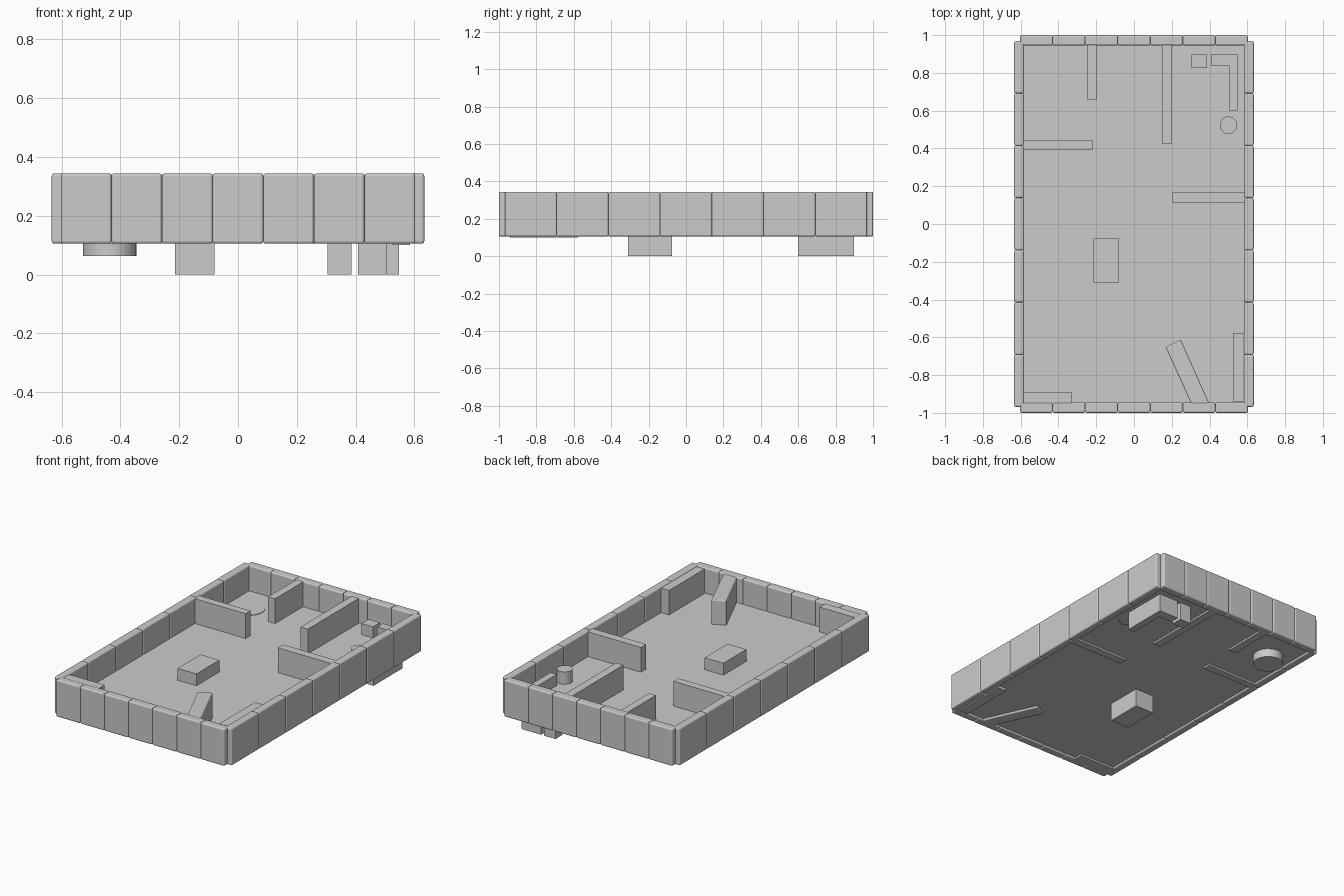
import bpy, bmesh, math
from mathutils import Matrix

if "Cube" in bpy.data.objects:
    bpy.data.objects.remove(bpy.data.objects["Cube"])

WALL_Z = (0.105, 0.344)


def finish(bm, name, bevel=0.0):
    mesh = bpy.data.meshes.new(name)
    bm.to_mesh(mesh)
    bm.free()
    obj = bpy.data.objects.new(name, mesh)
    bpy.context.collection.objects.link(obj)
    if bevel:
        mod = obj.modifiers.new("rounded_edges", 'BEVEL')
        mod.width = bevel
        mod.segments = 3
    return obj


def box(name, x, y, z, bevel=0.0):
    bm = bmesh.new()
    size = Matrix.Diagonal((x[1] - x[0], y[1] - y[0], z[1] - z[0], 1))
    centre = Matrix.Translation((sum(x) / 2, sum(y) / 2, sum(z) / 2))
    bmesh.ops.create_cube(bm, size=1, matrix=centre @ size)
    return finish(bm, name, bevel)


def prism(name, points, z, bevel=0.0):
    bm = bmesh.new()
    face = bm.faces.new([bm.verts.new((px, py, z[0])) for px, py in points])
    ext = bmesh.ops.extrude_face_region(bm, geom=[face])
    top = [v for v in ext["geom"] if isinstance(v, bmesh.types.BMVert)]
    bmesh.ops.translate(bm, verts=top, vec=(0, 0, z[1] - z[0]))
    bmesh.ops.recalc_face_normals(bm, faces=bm.faces)
    return finish(bm, name, bevel)


def cylinder(name, x, y, r, z):
    ring = [(x + r * math.cos(i * math.tau / 32), y + r * math.sin(i * math.tau / 32))
            for i in range(32)]
    obj = prism(name, ring, z)
    for p in obj.data.polygons:
        p.use_smooth = len(p.vertices) == 4
    return obj


# Floor slab
box("floor", (-0.6, 0.6), (-0.965, 0.965), (0.117, 0.18))

# Outer walls: seven rounded blocks per side
N = 7
for side, label in ((-1, "front"), (1, "back")):
    ys = sorted((side * 1.0, side * 0.945))
    for i in range(N):
        step = 1.206 / N
        x0 = -0.603 + i * step
        box(f"{label}_wall_block", (x0, x0 + step), ys, WALL_Z, 0.009)
for side, label in ((-1, "left"), (1, "right")):
    xs = sorted((side * 0.634, side * 0.582))
    for i in range(N):
        step = 1.936 / N
        y0 = -0.968 + i * step
        box(f"{label}_wall_block", xs, (y0, y0 + step), WALL_Z, 0.009)

# Inner partition walls
for name, x, y in (
    ("back_partition_left", (-0.247, -0.197), (0.66, 0.96)),
    ("back_partition_right", (0.149, 0.201), (0.425, 0.96)),
    ("left_partition", (-0.6, -0.22), (0.392, 0.442)),
    ("right_partition", (0.205, 0.6), (0.114, 0.168)),
    ("front_wall_thickening", (-0.6, -0.33), (-0.96, -0.89)),
):
    box(name, x, y, (0.105, 0.34))

# Open door leaf, set at an angle
prism("angled_partition", [(0.168, -0.652), (0.247, -0.612), (0.403, -0.96), (0.307, -0.96)],
      (0.105, 0.34), 0.008)

# Tall cabinet beside the right wall
box("tall_cabinet", (0.525, 0.585), (-0.94, -0.577), (0.1, 0.338))

# Furniture
box("table", (-0.214, -0.08), (-0.31, -0.076), (0.0, 0.257))
box("small_cabinet", (0.305, 0.387), (0.825, 0.897), (0.0, 0.252))
prism("corner_counter", [(0.408, 0.897), (0.408, 0.838), (0.503, 0.838), (0.503, 0.6),
                         (0.548, 0.6), (0.548, 0.897)], (0.0, 0.252))
cylinder("stool", 0.5, 0.523, 0.046, (0.11, 0.26))
cylinder("round_rug", -0.437, 0.74, 0.091, (0.063, 0.183))
